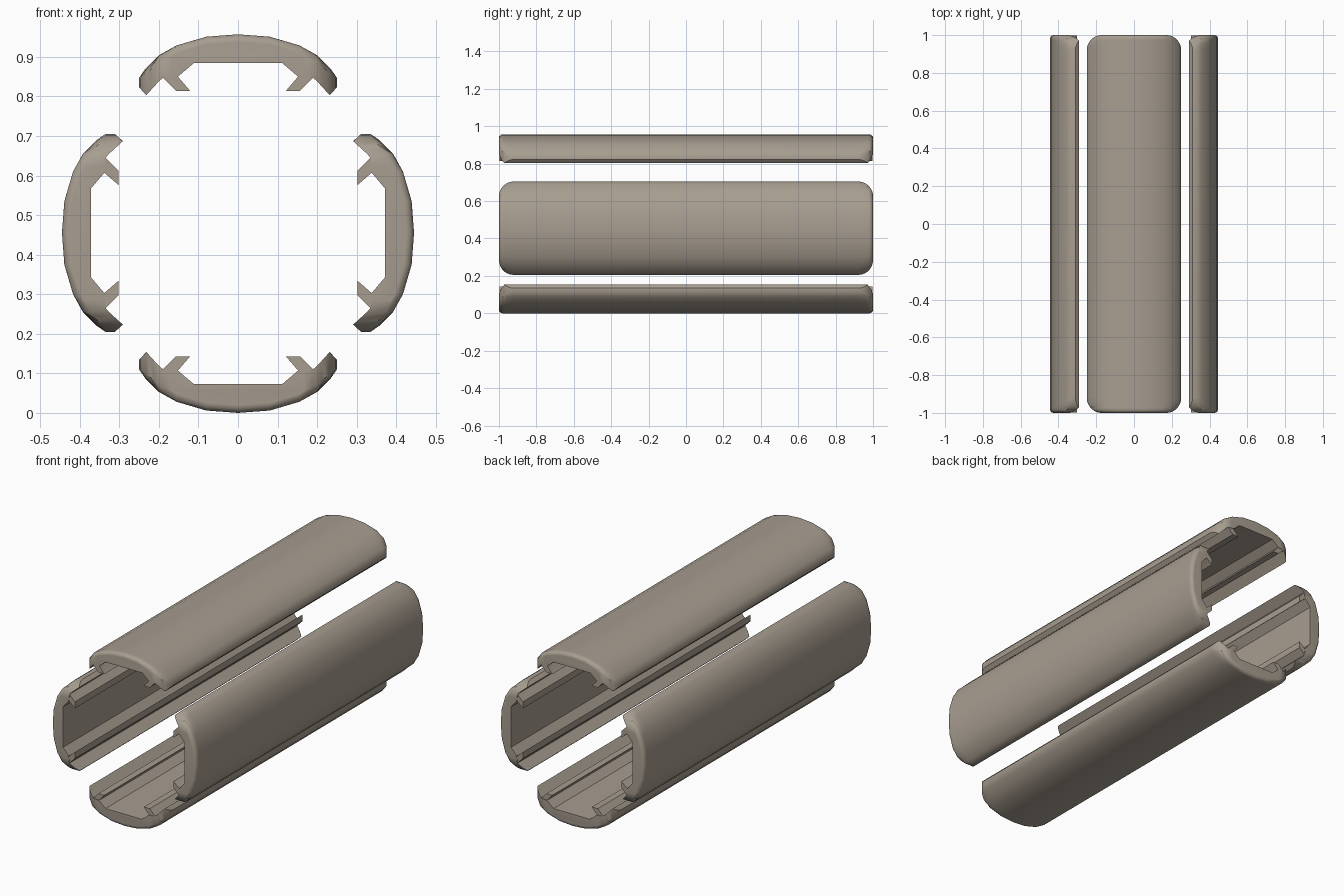
import bpy, bmesh, math
from mathutils import Matrix

if "Cube" in bpy.data.objects:
    bpy.data.objects.remove(bpy.data.objects["Cube"])

mat = bpy.data.materials.new("warm grey plastic")
mat.diffuse_color = (0.39, 0.34, 0.28, 1)
mat.use_nodes = True
mat.node_tree.nodes["Principled BSDF"].inputs["Base Color"].default_value = mat.diffuse_color

# Half cross-section of a panel: (distance across, depth below the crown)
OUTER = [(0, 0), (.08, .006), (.155, .028), (.2, .053), (.235, .088), (.25, .11)]
INNER = [(0, .073), (.112, .073), (.152, .107), (.192, .11), (.232, .154), (.25, .134)]
HOOK = [(.192, .108), (.157, .143), (.121, .143), (.152, .107), (.165, .08), (.18, .08)]
HALF, R, FILLET = .25, .08, .02


def interp(curve, u):
    for (a, va), (b, vb) in zip(curve, curve[1:]):
        if u <= b + 1e-9:
            return va + (vb - va) * (u - a) / (b - a)
    return curve[-1][1]


def drop(u, y):
    """Extra depth that rounds the outer edge along the ends and corners."""
    du, dy = max(0, abs(u) - HALF + R), max(0, abs(y) - 1 + R)
    if dy <= 1e-9:
        return 0
    t = max(0, FILLET - (R - math.hypot(du, dy)))
    t = min(t, FILLET)
    return (FILLET - math.sqrt(FILLET ** 2 - t * t)) * dy / math.hypot(du, dy)


def section(y, w):
    up = [(min(u, w)) for u, _ in OUTER]
    lo = [(min(u, w)) for u, _ in INNER]
    top = [(u, interp(OUTER, u) + drop(u, y)) for u in up]
    low = [(u, interp(INNER, u)) for u in lo]
    right = top + low[::-1]
    left = [(-u, v) for u, v in low[1:]] + [(-u, v) for u, v in top[:0:-1]]
    return right + left


def loft(bm, rings):
    loops = [[bm.verts.new((u, y, -v)) for u, v in pts] for y, pts in rings]
    n = len(loops[0])
    for a, b in zip(loops, loops[1:]):
        for i in range(n):
            bm.faces.new((a[i], a[(i + 1) % n], b[(i + 1) % n], b[i]))
    bm.faces.new(loops[0])
    bm.faces.new(loops[-1][::-1])


def make_part(name, rings, matrix):
    bm = bmesh.new()
    loft(bm, rings)
    bmesh.ops.remove_doubles(bm, verts=bm.verts, dist=1e-5)
    bm.transform(matrix)
    bmesh.ops.recalc_face_normals(bm, faces=bm.faces)
    me = bpy.data.meshes.new(name)
    bm.to_mesh(me)
    bm.free()
    me.materials.append(mat)
    ob = bpy.data.objects.new(name, me)
    bpy.context.collection.objects.link(ob)
    bpy.ops.object.select_all(action='DESELECT')
    ob.select_set(True)
    bpy.context.view_layer.objects.active = ob
    bpy.ops.object.shade_smooth_by_angle(angle=math.radians(35))


# Stations along the length, with rounded corners at both ends
arc = [math.radians(a) for a in (0, 15, 30, 40, 50, 60, 68, 76, 84, 90)]
stations = [(1 - R + R * math.sin(a), HALF - R + R * math.cos(a)) for a in arc]
stations = [(-y, w) for y, w in stations[::-1]] + stations

# Four panels around the long axis, each with two gripping hooks
for name, angle, x, z in (("top", 0, 0, .957), ("right", 90, .445, .455),
                          ("bottom", 180, 0, 0), ("left", -90, -.445, .455)):
    m = Matrix.Translation((x, 0, z)) @ Matrix.Rotation(math.radians(angle), 4, 'Y')
    make_part(name + "_panel", [(y, section(y, w)) for y, w in stations], m)
    for side in (-1, 1):
        pts = [(side * u, v) for u, v in HOOK]
        make_part(f"{name}_hook_{'a' if side < 0 else 'b'}", [(-.997, pts), (.997, pts)], m)
